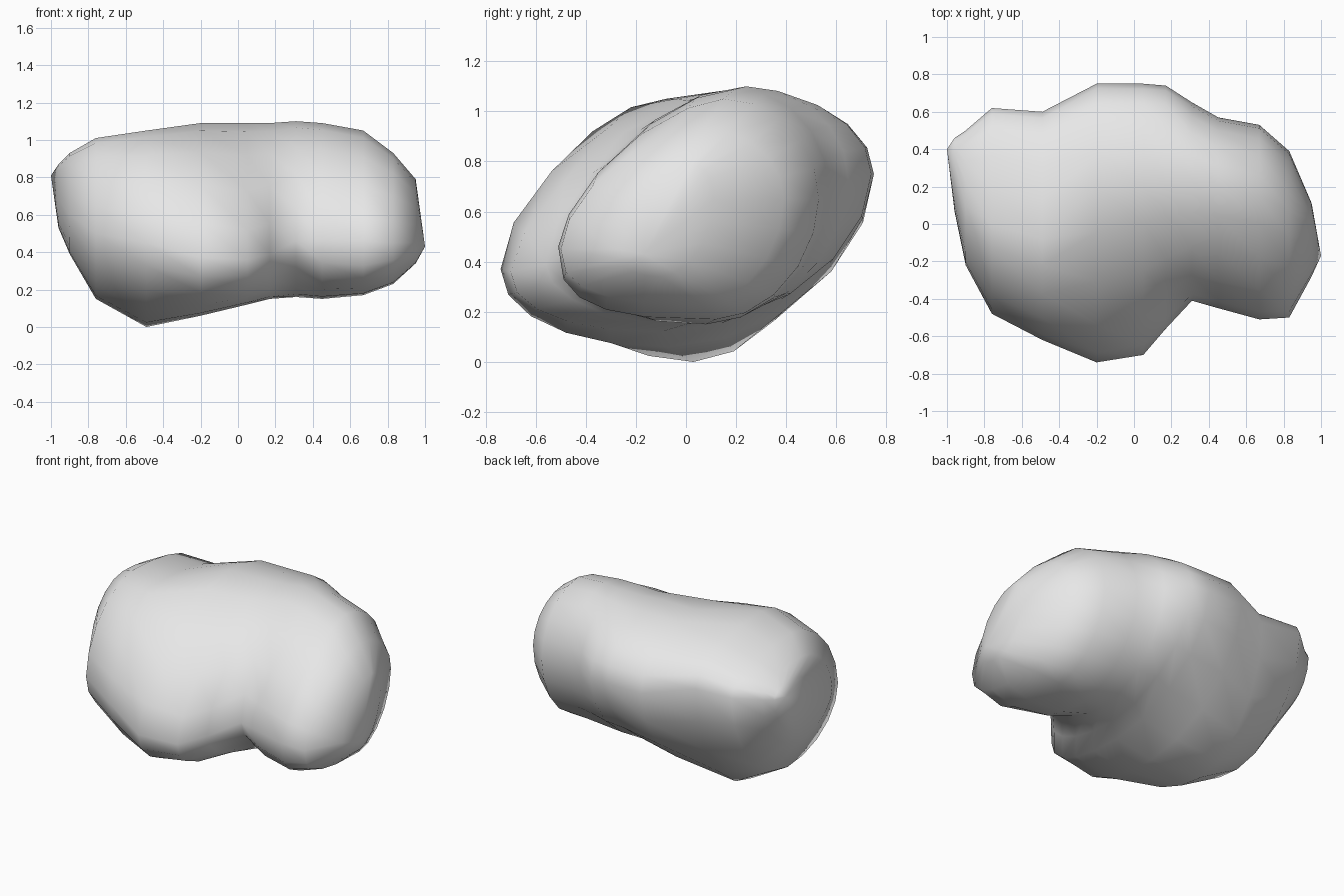
import bpy, bmesh, math

if "Cube" in bpy.data.objects:
    bpy.data.objects.remove(bpy.data.objects["Cube"])

# Rock body: lopsided oval sections along x. Each section lists
# x, front (y, z), back (y, z), bottom (y, z), top (y, z),
# flatness of the upper front and of the lower front
SECTIONS = [
    (-0.96, (0.07, 0.68), (0.46, 0.80), (0.25, 0.53), (0.28, 0.87), 1.0, 1.0),
    (-0.90, (-0.22, 0.60), (0.50, 0.80), (0.12, 0.39), (0.10, 0.93), 1.05, 1.0),
    (-0.76, (-0.48, 0.50), (0.62, 0.82), (0.04, 0.15), (0.00, 1.01), 1.1, 1.0),
    (-0.49, (-0.62, 0.45), (0.60, 0.80), (0.03, 0.00), (-0.08, 1.05), 1.15, 1.1),
    (-0.20, (-0.74, 0.37), (0.75, 0.75), (-0.08, 0.06), (0.20, 1.09), 1.15, 0.95),
    (0.05, (-0.70, 0.36), (0.75, 0.75), (-0.10, 0.12), (0.20, 1.09), 1.3, 0.9),
    (0.17, (-0.56, 0.39), (0.74, 0.75), (0.00, 0.15), (0.22, 1.09), 1.25, 1.0),
    (0.31, (-0.41, 0.46), (0.65, 0.72), (0.08, 0.16), (0.24, 1.10), 1.1, 1.1),
    (0.45, (-0.45, 0.46), (0.57, 0.68), (0.08, 0.15), (0.20, 1.09), 1.2, 0.85),
    (0.67, (-0.51, 0.46), (0.53, 0.65), (0.12, 0.17), (0.15, 1.05), 1.3, 0.68),
    (0.83, (-0.50, 0.45), (0.39, 0.65), (0.06, 0.23), (0.07, 0.93), 1.2, 0.75),
    (0.95, (-0.28, 0.45), (0.11, 0.65), (-0.10, 0.34), (0.02, 0.79), 1.1, 0.9),
]
LEFT_TIP = (-1.0, 0.40, 0.81)
RIGHT_TIP = (1.0, -0.17, 0.43)
STEPS = 5
SIDES = 4 * STEPS


def ring(bm, x, front, back, bottom, top, upper, lower):
    """Four curved quarters joining the extreme points of one section."""
    verts = []
    quarters = ((back, top, 1, True), (front, top, upper, False),
                (front, bottom, lower, True), (back, bottom, 1.08, False))
    for side, pole, k, to_pole in quarters:
        for i in range(STEPS):
            t = math.pi / 2 * (i if to_pole else STEPS - i) / STEPS
            c, s = abs(math.cos(t)) ** k, abs(math.sin(t)) ** k
            y = pole[0] + (side[0] - pole[0]) * c
            z = side[1] + (pole[1] - side[1]) * s
            verts.append(bm.verts.new((x, y, z)))
    return verts


bm = bmesh.new()
rings = [ring(bm, *s) for s in SECTIONS]
left, right = bm.verts.new(LEFT_TIP), bm.verts.new(RIGHT_TIP)
for i in range(SIDES):
    j = (i + 1) % SIDES
    for a, b in zip(rings, rings[1:]):
        bm.faces.new((a[i], a[j], b[j], b[i]))
    # Rounded ends
    bm.faces.new((left, rings[0][j], rings[0][i]))
    bm.faces.new((right, rings[-1][i], rings[-1][j]))
bmesh.ops.recalc_face_normals(bm, faces=bm.faces)
for f in bm.faces:
    f.smooth = True

mesh = bpy.data.meshes.new("rock")
bm.to_mesh(mesh)
bm.free()
rock = bpy.data.objects.new("rock", mesh)
bpy.context.collection.objects.link(rock)

# Plain stone colour
stone = bpy.data.materials.new("light_grey_stone")
stone.diffuse_color = (0.8, 0.8, 0.8, 1)
stone.use_nodes = True
stone.node_tree.nodes["Principled BSDF"].inputs["Base Color"].default_value = stone.diffuse_color
mesh.materials.append(stone)
